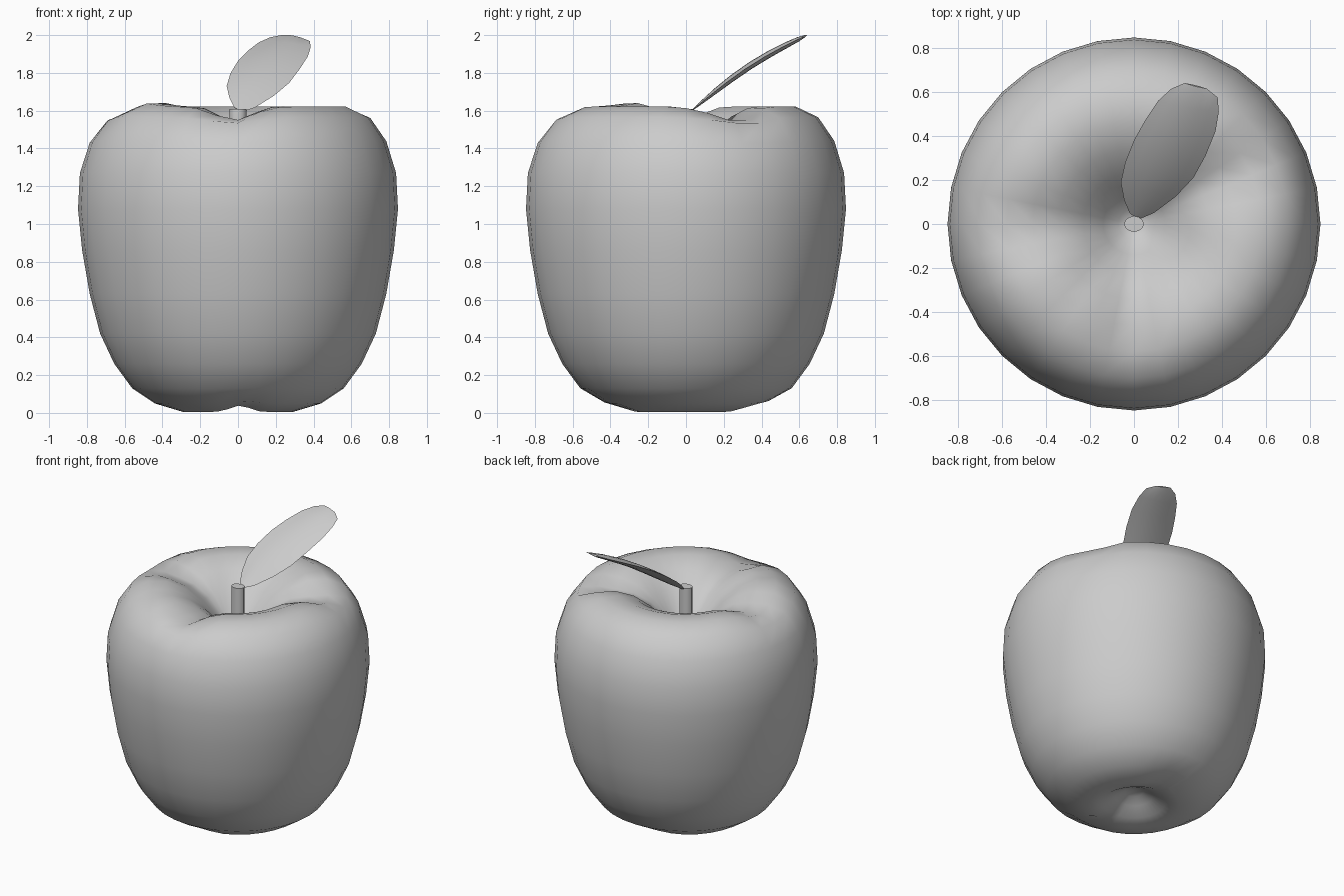
import bpy, bmesh, math

if "Cube" in bpy.data.objects:
    bpy.data.objects.remove(bpy.data.objects["Cube"])

SEG = 32


def make_object(name, bm, angle=None):
    bmesh.ops.recalc_face_normals(bm, faces=bm.faces)
    me = bpy.data.meshes.new(name)
    bm.to_mesh(me)
    bm.free()
    ob = bpy.data.objects.new(name, me)
    bpy.context.collection.objects.link(ob)
    bpy.ops.object.select_all(action='DESELECT')
    ob.select_set(True)
    bpy.context.view_layer.objects.active = ob
    if angle:
        bpy.ops.object.shade_smooth_by_angle(angle=math.radians(angle))
    else:
        bpy.ops.object.shade_smooth()
    return ob


def bump(x, centre, width_low, width_high):
    """Smooth bell with a different width on each side."""
    d = x - centre
    return math.exp(-(d / (width_low if d < 0 else width_high)) ** 2)


def bridge(bm, a, b, closed=True):
    n = len(a)
    for i in range(n if closed else n - 1):
        j = (i + 1) % n
        bm.faces.new((a[i], a[j], b[j], b[i]))


# Fruit profile (radius, height) from the bottom dimple to the top dimple
profile = [(0.06, 0.11), (0.12, 0.075), (0.20, 0.03), (0.29, 0.005), (0.44, 0.05),
           (0.56, 0.13), (0.655, 0.26), (0.73, 0.42), (0.785, 0.63),
           (0.825, 0.86), (0.847, 1.08), (0.837, 1.27), (0.785, 1.44),
           (0.70, 1.565), (0.58, 1.622), (0.46, 1.622), (0.34, 1.575),
           (0.23, 1.49), (0.14, 1.39), (0.07, 1.31)]

# Grooves across the rim: angle, depth, width before, width after (degrees)
grooves = [(30, 0.095, 20, 10), (180, 0.075, 14, 16), (268, 0.085, 14, 14),
           (212, -0.02, 9, 12)]

bm = bmesh.new()
rings = []
for r, z in profile:
    ring = []
    for i in range(SEG):
        a = 360 * i / SEG
        h = z
        if z > 1.4 or (r < 0.5 and z > 1):
            w = bump(r, 0.50, 0.22, 0.20)
            h -= w * sum(d * bump(a, c, lo, hi) for c, d, lo, hi in grooves)
        elif z < 0.2:
            # shallow dents under the front and back
            w = bump(r, 0.32, 0.12, 0.12)
            h += 0.04 * w * (bump(a, 90, 22, 22) + 0.9 * bump(a, 272, 14, 14))
        t = math.radians(a)
        ring.append(bm.verts.new((r * math.cos(t), r * math.sin(t), h)))
    rings.append(ring)
for lower, upper in zip(rings, rings[1:]):
    bridge(bm, lower, upper)
for ring, z in ((rings[0], 0.12), (rings[-1], 1.285)):
    tip = bm.verts.new((0, 0, z))
    for i in range(SEG):
        bm.faces.new((ring[i], ring[(i + 1) % SEG], tip))
make_object("fruit_body", bm)

# Stem
bm = bmesh.new()
bmesh.ops.create_cone(bm, cap_ends=True, segments=12, radius1=0.045,
                      radius2=0.045, depth=0.36)
for v in bm.verts:
    v.co.y *= 0.8
    v.co.z += 1.43
make_object("stem", bm, 35)


# Leaf: left and right edge points (seen from above) joined by lens sections
edges = [((-0.02, 0.05), (0.02, 0.02)), ((-0.045, 0.11), (0.09, 0.05)),
         ((-0.06, 0.19), (0.19, 0.125)), ((-0.04, 0.28), (0.27, 0.21)),
         ((0.00, 0.38), (0.325, 0.31)), ((0.05, 0.47), (0.37, 0.42)),
         ((0.11, 0.56), (0.385, 0.51)), ((0.17, 0.615), (0.38, 0.575)),
         ((0.23, 0.64), (0.33, 0.615))]


def leaf_z(y):
    t = (y - 0.03) / 0.61
    return 1.60 + 0.40 * t + 0.035 * math.sin(math.pi * max(t, 0))


bm = bmesh.new()
rows = []
N = 6
for (lx, ly), (rx, ry) in edges:
    width = math.hypot(rx - lx, ry - ly)
    row = []
    for side, steps in ((1, range(N)), (-1, range(N, 0, -1))):
        for k in steps:
            f = k / N
            x, y = lx + (rx - lx) * f, ly + (ry - ly) * f
            off = side * 0.05 * width * math.sin(math.pi * f)
            row.append(bm.verts.new((x, y - 0.5 * off, leaf_z(y) + off)))
    rows.append(row)
for a, b in zip(rows, rows[1:]):
    bridge(bm, a, b)
bm.faces.new(rows[0])
bm.faces.new(rows[-1])
make_object("leaf", bm, 40)
